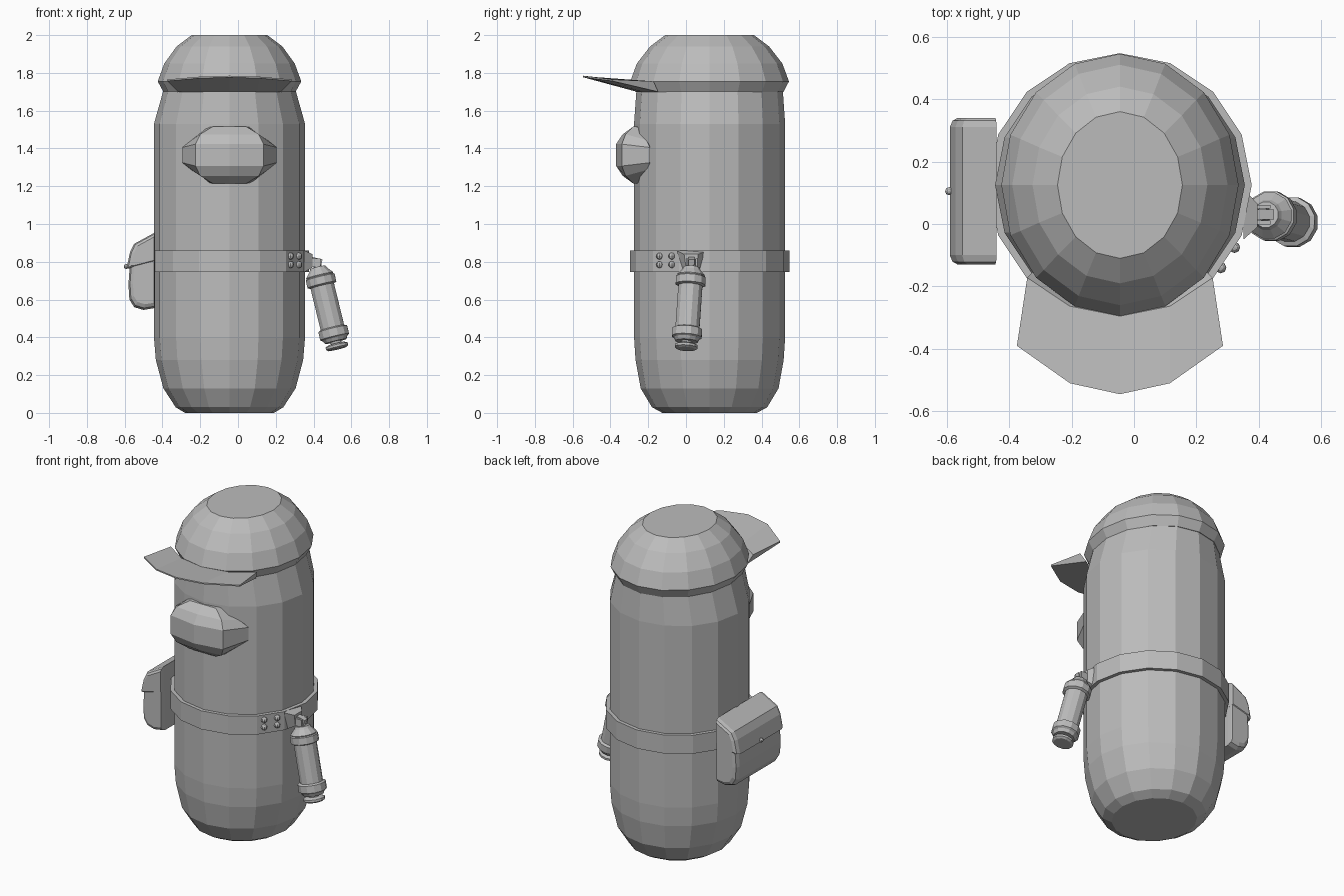
import bpy, bmesh, math
from mathutils import Matrix, Vector

cube = bpy.data.objects.get("Cube")
if cube:
    bpy.data.objects.remove(cube, do_unlink=True)

grey = bpy.data.materials.new("plain grey")
grey.use_nodes = True
grey.diffuse_color = (0.5, 0.5, 0.5, 1)
grey.node_tree.nodes["Principled BSDF"].inputs["Base Color"].default_value = (0.5, 0.5, 0.5, 1)

CX, CY = -0.045, 0.125  # axis of the body


def finish(name, bm, matrix=None):
    bmesh.ops.recalc_face_normals(bm, faces=bm.faces)
    if matrix:
        bm.transform(matrix)
    mesh = bpy.data.meshes.new(name)
    bm.to_mesh(mesh)
    bm.free()
    mesh.materials.append(grey)
    obj = bpy.data.objects.new(name, mesh)
    bpy.context.collection.objects.link(obj)
    return obj


def loft(name, rings, closed=True, cap=True, matrix=None):
    """Skin a list of equal-length point rings."""
    bm = bmesh.new()
    rows = [[bm.verts.new(p) for p in ring] for ring in rings]
    n = len(rows[0])
    for a, b in zip(rows, rows[1:]):
        for i in range(n if closed else n - 1):
            j = (i + 1) % n
            bm.faces.new((a[i], a[j], b[j], b[i]))
    if cap:
        bm.faces.new(rows[0])
        bm.faces.new(rows[-1])
    return finish(name, bm, matrix)


def ellipse(z, rx, ry, sides):
    step = 2 * math.pi / sides
    return [(rx * math.cos(i * step), ry * math.sin(i * step), z) for i in range(sides)]


def lathe(name, profile, sides=16, matrix=None):
    matrix = matrix or Matrix.Translation((CX, CY, 0))
    return loft(name, [ellipse(z, rx, ry, sides) for z, rx, ry in profile], matrix=matrix)


# Rounded column body
lathe("body", [(0, .235, .25), (.03, .285, .305), (.13, .35, .365), (.28, .39, .392),
               (.4, .4, .4), (1.53, .4, .4), (1.7, .352, .388), (1.8, .3, .34)])

# Cap crown
lathe("cap_crown", [(1.7, .35, .392), (1.755, .38, .42), (1.85, .345, .385),
                    (1.94, .28, .315), (2, .2, .235)])

# Wedge-shaped cap brim
angles = [math.radians(a) for a in (-45, -22.5, 0, 22.5, 45)]
lower = [(CX + .385 * math.sin(a), CY - .385 * math.cos(a), 1.7) for a in angles]
upper = [(CX + .42 * math.sin(a), CY - .42 * math.cos(a), 1.755) for a in angles]
tip = [(CX + x, y, z) for x, y, z in
       ((-.33, -.39, 1.765), (-.16, -.51, 1.78), (0, -.545, 1.785),
        (.16, -.51, 1.78), (.33, -.39, 1.765))]
tip_under = [(x, y, z - .008) for x, y, z in tip]
brim = loft("cap_brim", [lower, tip_under, tip, upper, lower], closed=False, cap=False)
bm = bmesh.new()
bm.from_mesh(brim.data)
bmesh.ops.remove_doubles(bm, verts=bm.verts, dist=1e-5)
bmesh.ops.holes_fill(bm, edges=bm.edges)
bmesh.ops.recalc_face_normals(bm, faces=bm.faces)
bm.to_mesh(brim.data)
bm.free()

# Bulging visor: upper half levels (x, y, height) per column, mirrored down and across
columns = [
    [(0, -.2, .15), (0, -.28, .15), (0, -.335, .11), (0, -.37, .058)],
    [(.09, -.2, .15), (.09, -.28, .15), (.155, -.32, .11), (.18, -.34, .058)],
    [(.11, -.19, .145), (.12, -.23, .145), (.2, -.21, .08), (.25, -.19, .04)],
]


def visor_ring(column, side):
    top = [(CX + side * x, y, 1.365 + h) for x, y, h in column]
    return top + [(x, y, 2.73 - z) for x, y, z in reversed(top)]


loft("visor", [visor_ring(c, -1) for c in reversed(columns)] +
     [visor_ring(c, 1) for c in columns[1:]])

# Belt
loft("belt", [ellipse(z, r, r, 16) for z, r in
              ((.745, .38), (.745, .422), (.86, .422), (.86, .38), (.745, .38))],
     cap=False, matrix=Matrix.Translation((CX, CY, 0)))


def ball(name, location, radius):
    bm = bmesh.new()
    bmesh.ops.create_uvsphere(bm, u_segments=8, v_segments=6, radius=radius,
                              matrix=Matrix.Translation(location))
    return finish(name, bm)


# Belt studs in a two by two block
for x, y in ((.278, -.14), (.322, -.075)):
    for z in (.785, .83):
        ball("belt_stud", (x, y, z), .018)


# Hip pouch with a bevelled outline and a flap
def pouch_part(name, profile, y0, y1, bevel):
    mid = Vector((-.46, sum(z for _, z in profile) / len(profile)))
    rings = []
    for y, s in ((y0, .8), (y0 + bevel * .3, .93), (y0 + bevel, 1),
                 (y1 - bevel, 1), (y1 - bevel * .3, .93), (y1, .8)):
        rings.append([(mid.x + (x - mid.x) * s, y, mid.y + (z - mid.y) * s)
                      for x, z in profile])
    return loft(name, rings)


pouch_part("pouch", [(-.44, .93), (-.545, .87), (-.57, .82), (-.58, .68), (-.575, .6),
                     (-.55, .56), (-.5, .545), (-.44, .555)], -.125, .335, .035)
pouch_part("pouch_flap", [(-.44, .955), (-.55, .895), (-.572, .85), (-.59, .765),
                          (-.575, .765), (-.44, .8)], -.13, .34, .03)
ball("pouch_button", (-.592, .105, .775), .013)

# Tapered hanger plate on the belt
loft("hanger_plate", [
    [(.35, -.05, .86), (.35, .115, .86), (.35, .08, .745), (.35, -.01, .745)],
    [(.395, -.01, .84), (.395, .065, .84), (.395, .055, .77), (.395, .0, .77)]])

# Hanging bottle, turned along its own axis
start, end = Vector((.415, .032, .8)), Vector((.528, 0, .335))
aim = (end - start).to_track_quat('Z', 'Y').to_matrix().to_4x4()
place = Matrix.Translation(start) @ aim


def turned(name, profile, sides=12):
    return lathe(name, [(t, r, r) for t, r in profile], sides, place)


turned("bottle_neck", [(-.01, .022), (.04, .022)], 6)
turned("bottle", [(.03, .042), (.045, .05), (.075, .076), (.085, .072), (.1, .066),
                  (.38, .066), (.42, .05)])
turned("upper_collar", [(.078, .07), (.085, .081), (.125, .081), (.132, .066)])
turned("lower_collar", [(.36, .066), (.367, .081), (.41, .081), (.417, .07), (.435, .06)])
turned("bottle_stem", [(.42, .03), (.46, .03)])
turned("bottle_foot", [(.447, .045), (.455, .062), (.468, .062), (.476, .05)])

# Clip joining plate and bottle
bm = bmesh.new()
bmesh.ops.create_cube(bm, size=1, matrix=Matrix.Translation((.415, .03, .805)) @
                      Matrix.Rotation(math.radians(14), 4, 'Y') @
                      Matrix.Diagonal((.06, .032, .03, 1)))
finish("clip", bm)
for y in (.005, .055):
    bm = bmesh.new()
    bmesh.ops.create_cube(bm, size=1, matrix=Matrix.Translation((.415, y, .795)) @
                          Matrix.Diagonal((.045, .012, .045, 1)))
    finish("clip_side", bm)
